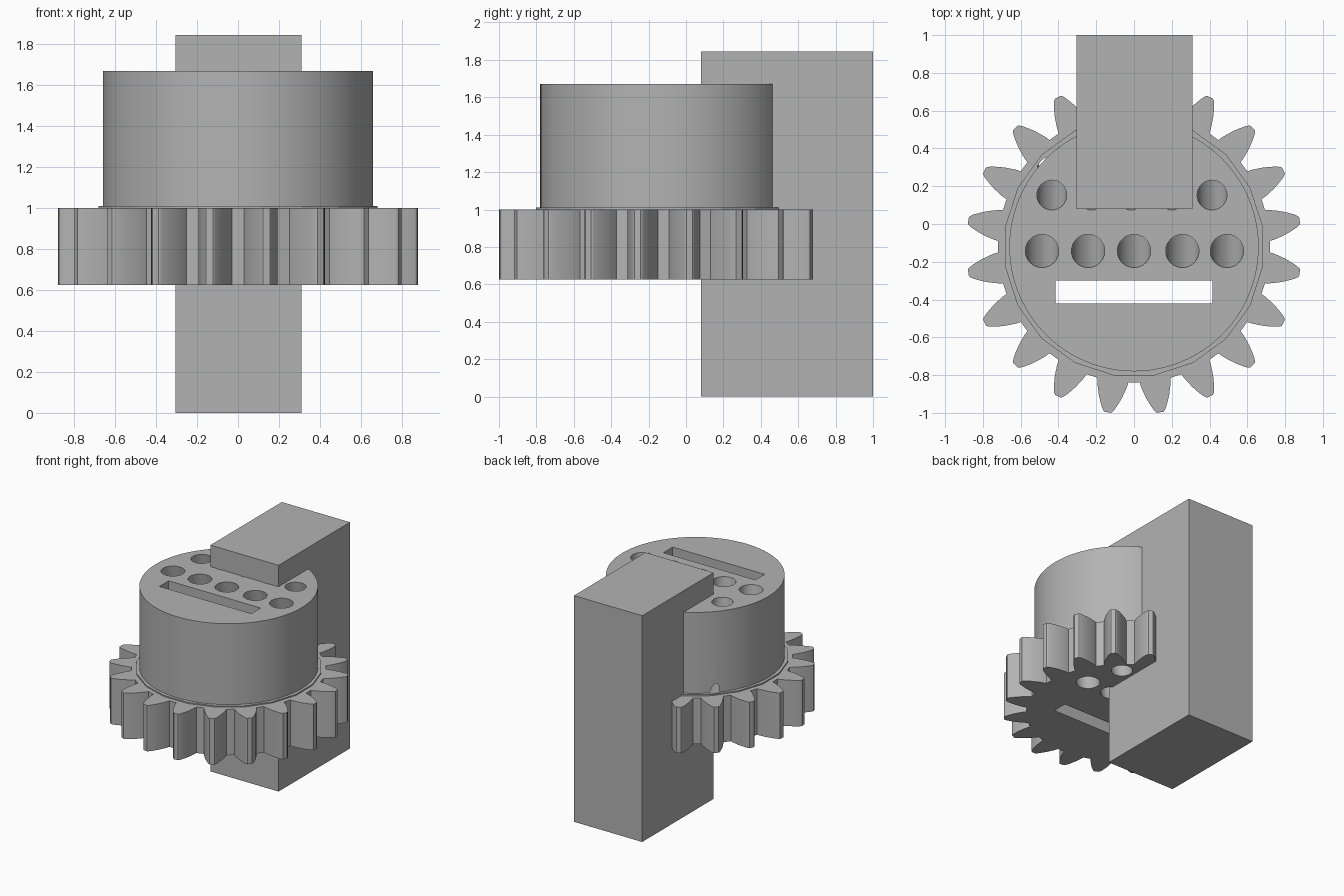
import bpy, bmesh, math
from mathutils import Vector

if "Cube" in bpy.data.objects:
    bpy.data.objects.remove(bpy.data.objects["Cube"])

CY = -0.12                      # y of the round parts' axis
GEAR_Z, FLANGE_Z, TOP_Z = 0.625, 1.0, 1.67

grey = bpy.data.materials.new("grey")
grey.diffuse_color = (0.45, 0.45, 0.45, 1)
grey.use_nodes = True
grey.node_tree.nodes["Principled BSDF"].inputs["Base Color"].default_value = grey.diffuse_color


def finish(name, bm):
    bmesh.ops.recalc_face_normals(bm, faces=bm.faces)
    me = bpy.data.meshes.new(name)
    bm.to_mesh(me)
    bm.free()
    me.materials.append(grey)
    ob = bpy.data.objects.new(name, me)
    bpy.context.collection.objects.link(ob)
    return ob


def add_prism(bm, pts, z0, z1, shift_y=0.0):
    """Extrude an outline from z1 down to z0, optionally slanting in y."""
    top = [bm.verts.new((x, y, z1)) for x, y in pts]
    low = [bm.verts.new((x, y + shift_y, z0)) for x, y in pts]
    bm.faces.new(top)
    bm.faces.new(low[::-1])
    for i in range(len(pts)):
        j = (i + 1) % len(pts)
        bm.faces.new((top[i], low[i], low[j], top[j]))


def ring(x, y, r, n, start=0.0):
    return [(x + r * math.cos(start + math.tau * i / n),
             y + r * math.sin(start + math.tau * i / n)) for i in range(n)]


def rect(x0, x1, y0, y1):
    return [(x0, y0), (x1, y0), (x1, y1), (x0, y1)]


def prism(name, pts, z0, z1):
    bm = bmesh.new()
    add_prism(bm, pts, z0, z1)
    return finish(name, bm)


# Gear outline: curved flanks, given as (radius, half angle in degrees)
flank = [(0.72, 6.6), (0.745, 6.1), (0.775, 5.25), (0.805, 4.4),
         (0.835, 3.4), (0.865, 2.35), (0.882, 1.6), (0.888, 1.1)]
outline = []
for k in range(20):
    mid = 9 + 18 * k
    for r, a in [(r, -a) for r, a in flank] + flank[::-1]:
        t = math.radians(mid + a)
        outline.append((r * math.cos(t), CY + r * math.sin(t)))

gear = prism("gear", outline, GEAR_Z, FLANGE_Z)
flange = prism("flange", ring(0, CY, 0.69, 20, math.radians(9)), FLANGE_Z, 1.01)
drum = prism("drum", ring(0, CY, 0.66, 96), FLANGE_Z, TOP_Z)
block = prism("block", rect(-0.305, 0.31, 0.08, 1.0), 0, 1.845)

# Cutter: straight slot plus two rows of slanted holes
cut = bmesh.new()
add_prism(cut, rect(-0.415, 0.415, -0.42, -0.30), 0.4, 1.9)
slope = 0.2 / (TOP_Z - GEAR_Z)
over = 0.1
rows = [(-0.143, 0.088, (-0.487, -0.243, 0.0, 0.256, 0.492)),
        (0.153, 0.079, (-0.435, -0.225, -0.015, 0.2, 0.413))]
for y, r, xs in rows:
    for x in xs:
        add_prism(cut, ring(x, y - over * slope, r, 32), GEAR_Z - over,
                  TOP_Z + over, 0.2 + 2 * over * slope)
cutter = finish("hole_cutter", cut)
cutter.hide_render = True

for ob in (gear, flange, drum):
    mod = ob.modifiers.new("holes", 'BOOLEAN')
    mod.operation = 'DIFFERENCE'
    mod.solver = 'EXACT'
    mod.object = cutter
    bpy.context.view_layer.objects.active = ob
    bpy.ops.object.modifier_apply(modifier=mod.name)
bpy.data.objects.remove(cutter)

# Smooth the round walls, keep the edges sharp
bpy.ops.object.select_all(action='DESELECT')
for ob in (gear, flange, drum):
    ob.select_set(True)
bpy.context.view_layer.objects.active = drum
bpy.ops.object.shade_smooth_by_angle(angle=math.radians(17))
